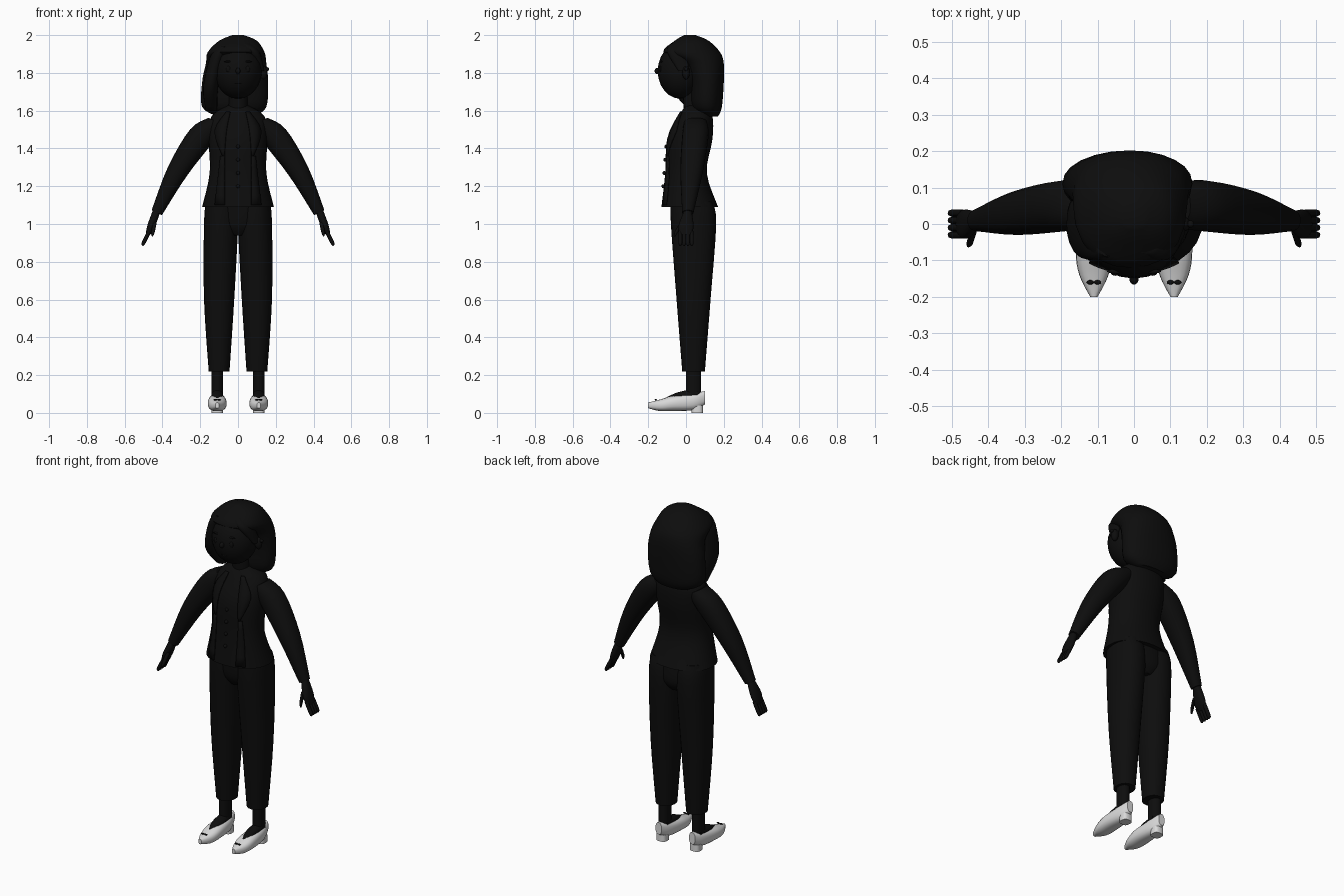
import bpy, bmesh, math
from mathutils import Vector

cube = bpy.data.objects.get("Cube")
if cube:
    bpy.data.objects.remove(cube, do_unlink=True)

RIGHTWARD = Vector((1, 0, 0))
BACKWARD = Vector((0, 1, 0))
UPWARD = Vector((0, 0, 1))
ACROSS_ARM = Vector((.9, 0, .45))


def make_material(name, value):
    material = bpy.data.materials.new(name)
    material.use_nodes = True
    colour = (value, value, value, 1)
    material.diffuse_color = colour
    shader = material.node_tree.nodes["Principled BSDF"]
    shader.inputs["Base Color"].default_value = colour
    return material


BLACK = make_material("black", .004)
WHITE = make_material("shoe white", .7)


def finish(bm, name, material, paired):
    """Turn the bmesh into a smooth object, mirrored across x when paired."""
    bmesh.ops.recalc_face_normals(bm, faces=bm.faces)
    mesh = bpy.data.meshes.new(name)
    bm.to_mesh(mesh)
    bm.free()
    mesh.materials.append(material)
    mesh.shade_smooth()
    mesh.set_sharp_from_angle(angle=math.radians(50))
    obj = bpy.data.objects.new(name, mesh)
    bpy.context.collection.objects.link(obj)
    if paired:
        mirror = obj.modifiers.new("other side", "MIRROR")
        mirror.use_mirror_merge = False
    return obj


def smooth_rings(rings, steps=4):
    """Pass a smooth spline through the key rings."""
    keys = [Vector(ring) for ring in rings]
    result = []
    for i in range(len(keys) - 1):
        before, start = keys[max(i - 1, 0)], keys[i]
        end, after = keys[i + 1], keys[min(i + 2, len(keys) - 1)]
        leave, arrive = (end - before) / 2, (after - start) / 2
        for step in range(steps):
            t = step / steps
            blend = t * t * (3 - 2 * t)
            result.append(start * (1 - blend) + end * blend
                          + leave * t * (1 - t) ** 2 - arrive * t * t * (1 - t))
    return result + [keys[-1]]


def superellipse(angle, power):
    """Point on a unit circle that grows squarer as the power rises."""
    c, s = math.cos(angle), math.sin(angle)
    return (math.copysign(abs(c) ** (2 / power), c),
            math.copysign(abs(s) ** (2 / power), s))


def loft(name, rings, u=RIGHTWARD, v=BACKWARD, material=BLACK,
         sides=20, power=2.2, paired=False):
    """Skin key rings, each given as x, y, z, radius along u, radius along v."""
    bm = bmesh.new()
    outline = [superellipse(math.tau * i / sides, power) for i in range(sides)]
    loops = []
    for x, y, z, wide, deep in smooth_rings(rings):
        centre = Vector((x, y, z))
        loops.append([bm.verts.new(centre + u * a * wide + v * b * deep)
                      for a, b in outline])
    for lower, upper in zip(loops, loops[1:]):
        for i in range(sides):
            j = (i + 1) % sides
            bm.faces.new((lower[i], lower[j], upper[j], upper[i]))
    bm.faces.new(loops[0])
    bm.faces.new(loops[-1])
    return finish(bm, name, material, paired)


def ball(name, centre, radii, paired=False):
    """Ellipsoid with its own radius along each axis."""
    bm = bmesh.new()
    bmesh.ops.create_uvsphere(bm, u_segments=20, v_segments=12, radius=1)
    bmesh.ops.scale(bm, vec=Vector(radii), verts=bm.verts)
    bmesh.ops.translate(bm, vec=Vector(centre), verts=bm.verts)
    return finish(bm, name, BLACK, paired)


def cloth_panel(name, rows, target):
    """Thin panel laid on the chest; rows give height, inner edge, outer edge."""
    bm = bmesh.new()
    grid = []
    for z, inner, outer in smooth_rings(rows):
        middle = (inner + outer) / 2
        grid.append([bm.verts.new((x, -1, z)) for x in (inner, middle, outer)])
    for lower, upper in zip(grid, grid[1:]):
        for i in range(2):
            bm.faces.new((lower[i], lower[i + 1], upper[i + 1], upper[i]))
    panel = finish(bm, name, BLACK, paired=True)
    wrap = panel.modifiers.new("lay on chest", "SHRINKWRAP")
    wrap.target = target
    wrap.wrap_method = "PROJECT"
    wrap.wrap_mode = "ABOVE_SURFACE"
    wrap.use_project_y = True
    wrap.offset = .005
    thickness = panel.modifiers.new("thickness", "SOLIDIFY")
    thickness.thickness = .008
    thickness.offset = 0


# Jacket body with flared hem, narrow waist and sloping shoulders
jacket = loft("jacket_body", [
    (0, .02, 1.09, .19, .15),
    (0, 0, 1.27, .15, .11),
    (0, .02, 1.45, .155, .12),
    (0, .05, 1.57, .14, .09),
    (0, .05, 1.63, .05, .05)], sides=28)
cloth_panel("lapels", [(1.36, .07, .08), (1.49, .06, .12), (1.59, .04, .06)], jacket)
cloth_panel("jacket_front_edges", [(1.1, .07, .12), (1.36, .07, .09)], jacket)

# Shirt buttons run up the slope of the chest
for step in range(4):
    ball("shirt_button", (0, -.12 + step * .005, 1.2 + step * .07), (.01, .01, .01))

# Neck and hips
loft("neck", [(0, .04, 1.58, .05, .05), (0, .03, 1.74, .05, .05)])
loft("hips", [(0, .04, .94, .05, .08), (0, .04, 1, .15, .11), (0, .03, 1.13, .16, .11)])

# Tapered trousers and bare ankles
loft("trouser_legs", [
    (.1, .04, .22, .055, .06),
    (.1, .04, .6, .08, .09),
    (.09, .04, 1, .09, .12),
    (.09, .03, 1.12, .08, .11)], paired=True)
loft("ankles", [(.11, .04, .09, .03, .04), (.11, .04, .24, .03, .04)], paired=True)

# Feet showing through the openings of pointed shoes
loft("feet", [
    (.11, -.11, .07, .01, .01),
    (.11, -.04, .085, .03, .025),
    (.11, .06, .1, .03, .03)], u=RIGHTWARD, v=UPWARD, power=2, paired=True)
loft("shoes", [
    (.11, -.2, .04, .01, .015),
    (.11, -.14, .04, .04, .03),
    (.11, -.07, .05, .05, .04),
    (.11, .04, .06, .04, .045),
    (.11, .1, .08, .02, .035)], u=RIGHTWARD, v=UPWARD, material=WHITE, power=2.5, paired=True)
loft("shoe_heels", [(.11, .06, 0, .03, .03), (.11, .06, .04, .03, .03)],
     material=WHITE, power=3, paired=True)
for offset in (-.01, .01):
    ball("shoe_bows", (.11 + offset, -.16, .07), (.01, .006, .004), paired=True)

# Sleeves from shoulder to wrist
loft("sleeves", [
    (.11, .05, 1.54, .06, .05),
    (.19, .05, 1.47, .07, .07),
    (.32, .03, 1.28, .06, .055),
    (.43, .01, 1.06, .03, .03)], u=BACKWARD, v=ACROSS_ARM, paired=True)

# Hands: palm, four fingers and thumb
loft("palms", [
    (.43, .01, 1.07, .02, .02),
    (.46, 0, .99, .04, .02),
    (.48, 0, .94, .03, .01)], u=BACKWARD, v=ACROSS_ARM, paired=True)
for step in range(4):
    y = step * .02 - .03
    loft("fingers", [
        (.47, y, .96, .01, .01),
        (.5, y, .9, .01, .01),
        (.505, y, .885, .004, .004)], u=BACKWARD, v=ACROSS_ARM, sides=8, paired=True)
loft("thumbs", [
    (.44, -.02, 1.01, .01, .01),
    (.45, -.05, .96, .01, .01),
    (.455, -.06, .935, .004, .004)], u=BACKWARD, v=ACROSS_ARM, sides=8, paired=True)

# Head and face
ball("head", (0, -.03, 1.81), (.126, .12, .147))
ball("nose", (0, -.15, 1.81), (.013, .016, .017))
ball("mouth", (0, -.13, 1.745), (.025, .007, .005))
ball("eyes", (.05, -.135, 1.82), (.013, .007, .017), paired=True)
ball("eyebrows", (.05, -.13, 1.86), (.024, .006, .005), paired=True)
ball("left_ear", (.135, 0, 1.8), (.02, .02, .035))
ball("left_earring", (.155, 0, 1.82), (.01, .01, .01))

# Bobbed hair, fuller on the right, with a crown reaching over the forehead
loft("hair", [
    (-.01, .13, 1.57, .1, .04),
    (-.02, .11, 1.62, .17, .08),
    (-.015, .11, 1.75, .175, .09),
    (-.01, .09, 1.85, .16, .11),
    (-.01, .03, 1.91, .15, .15),
    (0, .03, 1.97, .1, .09),
    (0, .02, 2, .03, .03)], sides=24)
loft("right_side_lock", [
    (-.14, .05, 1.6, .03, .03),
    (-.145, 0, 1.72, .04, .08),
    (-.11, -.02, 1.88, .04, .08),
    (-.07, -.02, 1.94, .04, .07)])
loft("left_fringe", [
    (.13, -.01, 1.81, .01, .03),
    (.08, -.05, 1.91, .035, .05),
    (.03, -.04, 1.955, .04, .04)])
